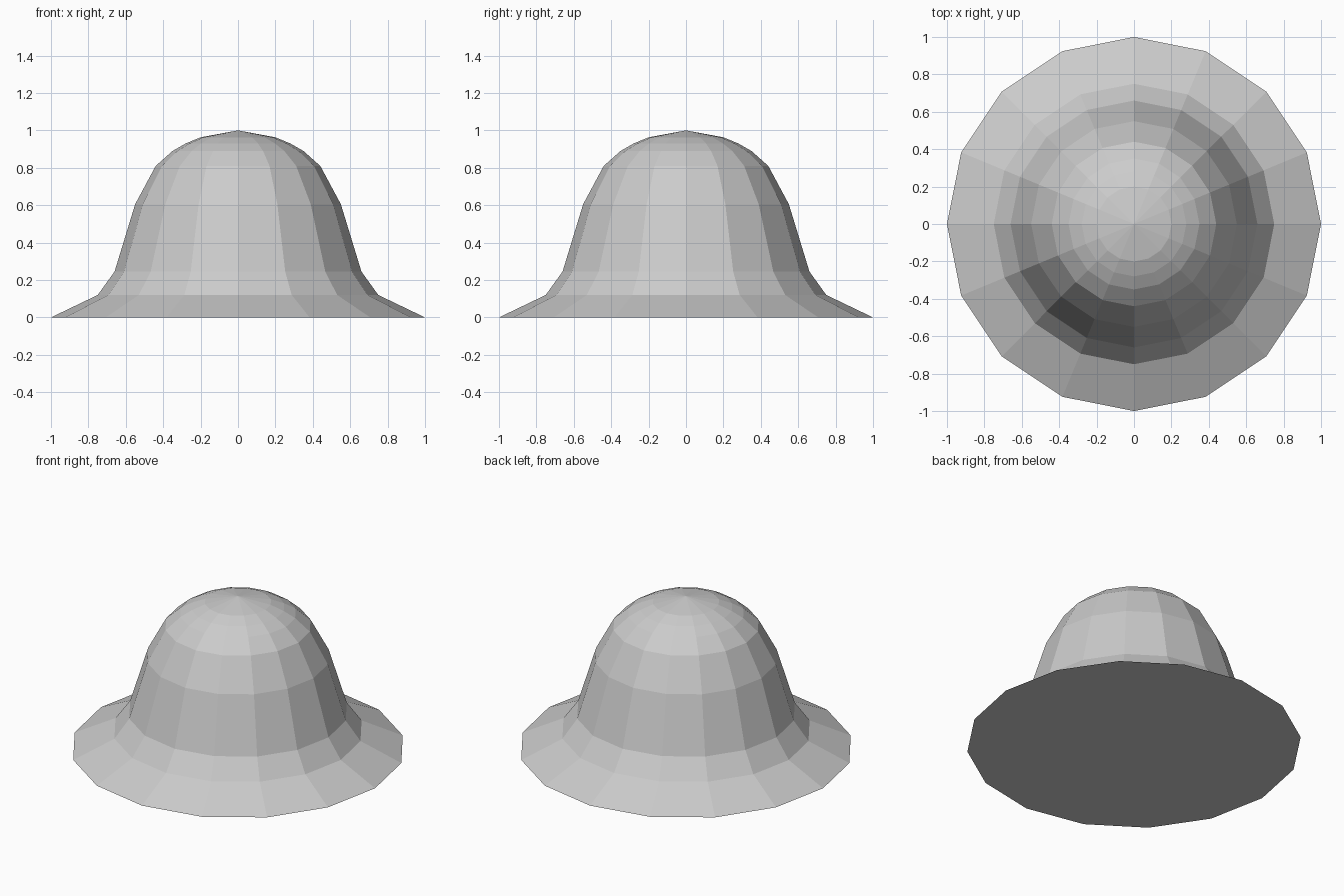
import bpy, bmesh
from math import cos, sin, tau

if "Cube" in bpy.data.objects:
    bpy.data.objects.remove(bpy.data.objects["Cube"])

SIDES = 16
# Flared brim, steep wall, rounded crown: (radius, height)
PROFILE = [(1.0, 0.0), (0.75, 0.12), (0.66, 0.245), (0.55, 0.605), (0.44, 0.81),
           (0.35, 0.89), (0.28, 0.93), (0.20, 0.963)]
APEX = 1.0

bm = bmesh.new()
rings = [[bm.verts.new((r * cos(tau * i / SIDES), r * sin(tau * i / SIDES), z))
          for i in range(SIDES)] for r, z in PROFILE]

# Faceted wall
for low, high in zip(rings, rings[1:]):
    for i in range(SIDES):
        j = (i + 1) % SIDES
        bm.faces.new((low[i], low[j], high[j], high[i]))

# Crown tip and flat closed base
tip = bm.verts.new((0, 0, APEX))
for i in range(SIDES):
    bm.faces.new((rings[-1][i], rings[-1][(i + 1) % SIDES], tip))
bm.faces.new(rings[0][::-1])

mesh = bpy.data.meshes.new("flared_dome")
bm.to_mesh(mesh)
bm.free()
bpy.context.collection.objects.link(bpy.data.objects.new("flared_dome", mesh))
